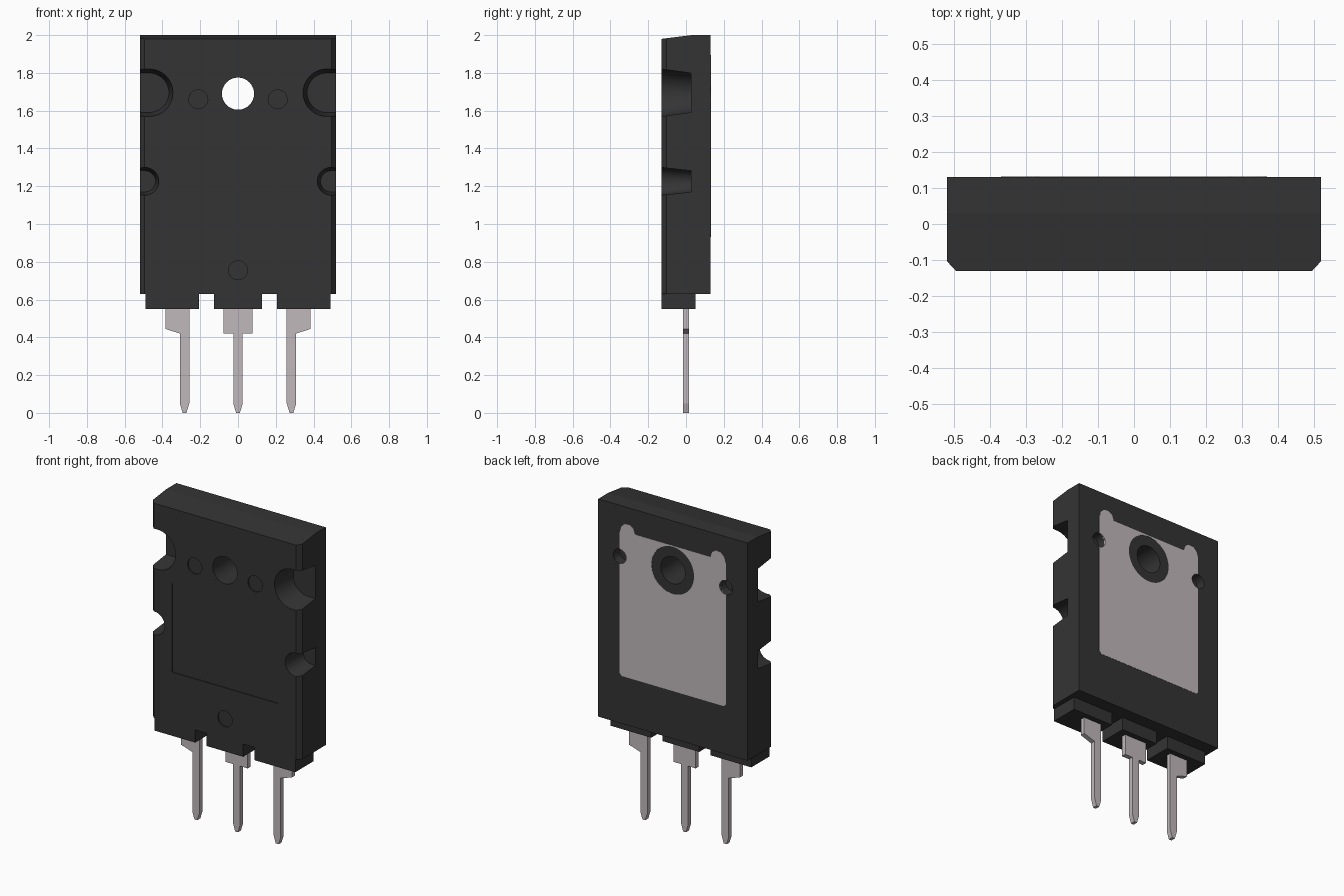
import bpy, bmesh, math
from mathutils import Vector

cube = bpy.data.objects.get("Cube")
if cube:
    bpy.data.objects.remove(cube, do_unlink=True)


def material(name, rgb, rough):
    m = bpy.data.materials.new(name)
    m.use_nodes = True
    m.diffuse_color = (*rgb, 1)
    bsdf = next(n for n in m.node_tree.nodes if n.type == 'BSDF_PRINCIPLED')
    bsdf.inputs["Base Color"].default_value = (*rgb, 1)
    bsdf.inputs["Roughness"].default_value = rough
    return m


PLASTIC = material("black plastic", (0.034, 0.034, 0.034), 0.6)
METAL = material("tinned metal", (0.53, 0.48, 0.50), 0.5)


def prism(name, front, y0, y1, mat, back=None):
    """Loft an x-z outline from y0 to y1, optionally to a different back outline."""
    back = back or front
    bm = bmesh.new()
    a = [bm.verts.new((x, y0, z)) for x, z in front]
    b = [bm.verts.new((x, y1, z)) for x, z in back]
    bm.faces.new(a)
    bm.faces.new(b[::-1])
    for i in range(len(a)):
        j = (i + 1) % len(a)
        bm.faces.new((a[j], a[i], b[i], b[j]))
    bmesh.ops.recalc_face_normals(bm, faces=bm.faces)
    me = bpy.data.meshes.new(name)
    bm.to_mesh(me)
    bm.free()
    me.materials.append(mat)
    ob = bpy.data.objects.new(name, me)
    bpy.context.collection.objects.link(ob)
    return ob


def rect(x0, x1, z0, z1):
    return [(x0, z0), (x1, z0), (x1, z1), (x0, z1)]


def circle(cx, cz, r, n=64):
    return [(cx + r * math.cos(2 * math.pi * i / n), cz + r * math.sin(2 * math.pi * i / n))
            for i in range(n)]


def side_slot(s, cx, cz, r, n=32):
    """Half-round outline that runs out through the side s."""
    arc = [math.pi * (0.5 + i / n) for i in range(n + 1)]
    pts = [(s * (cx + r * math.cos(t)), cz + r * math.sin(t)) for t in arc]
    return pts + [(s * 0.6, cz - r), (s * 0.6, cz + r)]


def slice_off(ob, point, normal):
    """Remove everything on the normal side of a plane and cap the cut."""
    bm = bmesh.new()
    bm.from_mesh(ob.data)
    cut = bmesh.ops.bisect_plane(bm, geom=bm.verts[:] + bm.edges[:] + bm.faces[:],
                                 plane_co=point, plane_no=Vector(normal).normalized(),
                                 clear_outer=True)
    edges = [e for e in cut["geom_cut"] if isinstance(e, bmesh.types.BMEdge)]
    bmesh.ops.holes_fill(bm, edges=edges, sides=0)
    bmesh.ops.recalc_face_normals(bm, faces=bm.faces)
    bm.to_mesh(ob.data)
    bm.free()


def activate(ob):
    bpy.ops.object.select_all(action='DESELECT')
    ob.select_set(True)
    bpy.context.view_layer.objects.active = ob


def carve(ob, front, y0, y1, back=None):
    """Subtract a prism from an object."""
    cutter = prism("cutter", front, y0, y1, ob.data.materials[0], back)
    cutter.hide_render = True
    mod = ob.modifiers.new("carve", 'BOOLEAN')
    mod.operation = 'DIFFERENCE'
    mod.solver = 'EXACT'
    mod.object = cutter
    activate(ob)
    bpy.ops.object.modifier_apply(modifier=mod.name)
    bpy.data.objects.remove(cutter, do_unlink=True)


def smooth(ob):
    activate(ob)
    bpy.ops.object.shade_smooth_by_angle(angle=0.11)


W, F, B = 0.52, -0.13, 0.13
HOLE_Z = 1.69

# Moulded body with chamfered front edges and a sloping top front
body = prism("body", rect(-W, W, 0.63, 2.0), F, B, PLASTIC)
for s in (-1, 1):
    slice_off(body, (s * W, F + 0.027, 1), (s * 0.027, -0.025, 0))
slice_off(body, (0, 0.03, 2.0), (0, -0.02, 0.16))

# Tapered side notches
for s in (-1, 1):
    for cx, cz, r0, r1 in ((0.47, 1.695, 0.126, 0.104), (0.493, 1.226, 0.074, 0.056)):
        carve(body, side_slot(s, cx, cz, r0), F - 0.005, 0.027, side_slot(s, cx, cz, r1))

# Mounting hole, shallow marking panel and ejector marks
carve(body, circle(0, HOLE_Z, 0.085), -0.3, 0.3)
carve(body, rect(-0.37, 0.37, 0.95, 1.51), -0.2, F + 0.005)
for cx, cz in ((-0.21, 1.66), (0.21, 1.66), (0, 0.755)):
    carve(body, circle(cx, cz, 0.05), -0.2, F + 0.008)

# Heat sink plate on the back, with an eared top edge
half = [(0.355, 0.93), (0.37, 0.945), (0.37, 1.83), (0.358, 1.87), (0.335, 1.892),
        (0.30, 1.895), (0.275, 1.88), (0.262, 1.845)]
plate = prism("heat_sink_plate", half + [(-x, z) for x, z in reversed(half)],
              0.122, B + 0.0015, METAL)
carve(plate, circle(0, HOLE_Z, 0.148), 0.0, 0.3)

# Locating pits at the plate edges
for s in (-1, 1):
    pit = circle(s * 0.37, 1.68, 0.045)
    carve(body, pit, 0.07, 0.3)
    carve(plate, pit, 0.07, 0.3)
smooth(body)
smooth(plate)

# Bottom tabs that hold the leads
for name, x0, x1 in (("tab_right", -0.49, -0.207), ("tab_middle", -0.127, 0.127),
                     ("tab_left", 0.207, 0.49)):
    prism(name, rect(x0, x1, 0.55, 0.63), F, 0.05, PLASTIC)

# Leads with wide shoulders and pointed tips
shoulder = [(0.078, 0.58), (0.078, 0.42), (0.025, 0.42), (0.025, 0.05), (0.01, 0.0)]
prism("lead_middle", shoulder + [(-x, z) for x, z in reversed(shoulder)],
      -0.015, 0.015, METAL)
outer = [(0.258, 0.58), (0.258, 0.05), (0.273, 0.0), (0.293, 0.0), (0.308, 0.05),
         (0.308, 0.42), (0.385, 0.445), (0.385, 0.58)]
for name, s in (("lead_right", -1), ("lead_left", 1)):
    prism(name, [(s * x, z) for x, z in outer], -0.015, 0.015, METAL)
